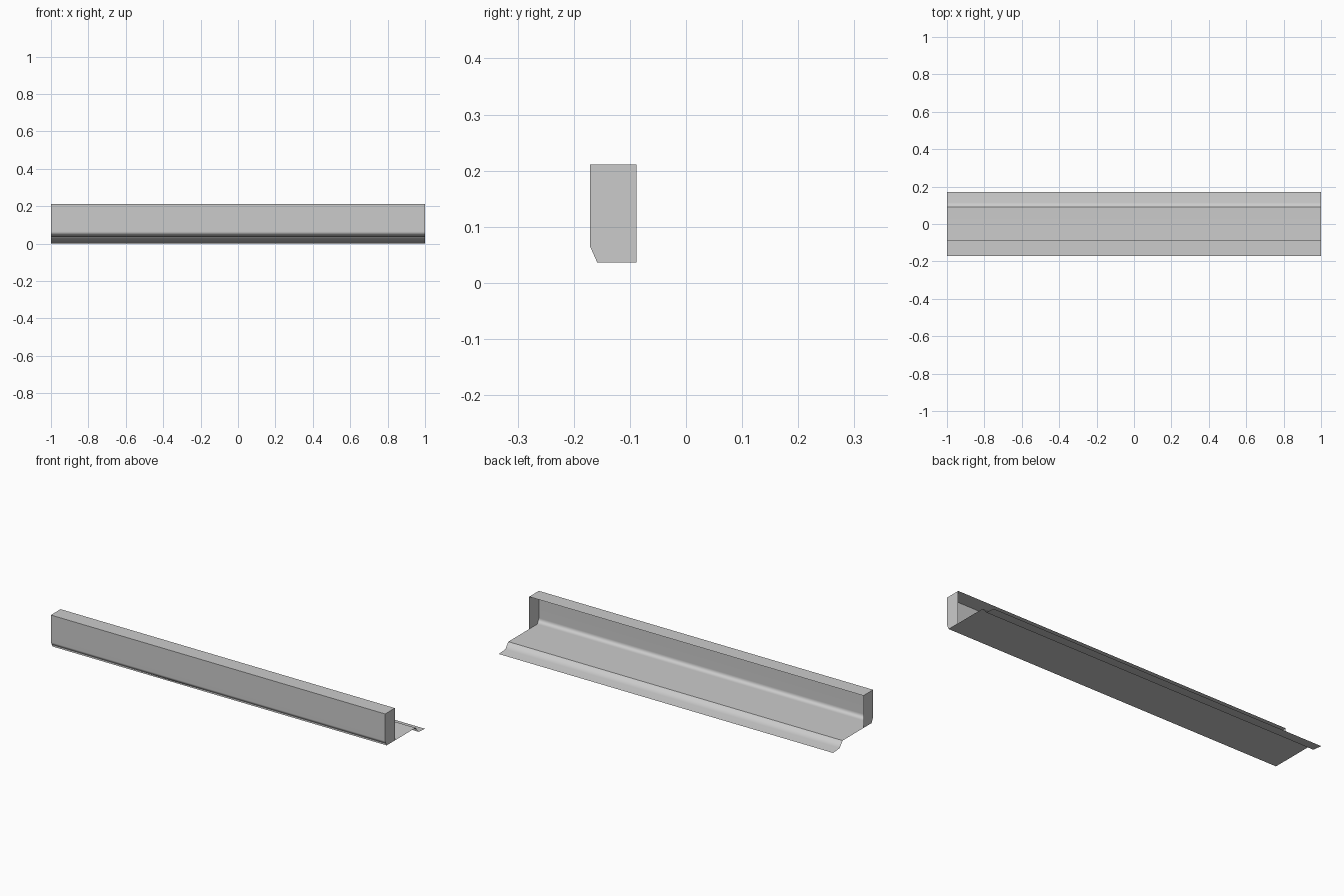
import bpy
import bmesh

if "Cube" in bpy.data.objects:
    bpy.data.objects.remove(bpy.data.objects["Cube"], do_unlink=True)

HALF = 1.0  # half length of the extrusion

grey = bpy.data.materials.new("light_grey_metal")
grey.use_nodes = True
colour = (0.6, 0.6, 0.6, 1)
grey.diffuse_color = colour
grey.node_tree.nodes["Principled BSDF"].inputs["Base Color"].default_value = colour


def make_object(name, bm):
    mesh = bpy.data.meshes.new(name)
    bm.to_mesh(mesh)
    bm.free()
    mesh.materials.append(grey)
    obj = bpy.data.objects.new(name, mesh)
    bpy.context.collection.objects.link(obj)
    return obj


# Cross-section (y, z): top flange, wall, chamfer, then floor and drip lip
hood = [(-0.088, 0.211), (-0.171, 0.211), (-0.171, 0.065), (-0.158, 0.036)]
tray = [(0.09, 0.036), (0.115, 0.005), (0.171, 0.0)]
profile = hood + tray
creases = {1, len(hood)}  # profile corners that stay sharp

# Thin folded sheet swept along x
bm = bmesh.new()
left = [bm.verts.new((HALF, y, z)) for y, z in profile]
right = [bm.verts.new((-HALF, y, z)) for y, z in profile]
for i in range(len(profile) - 1):
    face = bm.faces.new((left[i], right[i], right[i + 1], left[i + 1]))
    face.smooth = True
for i in creases:
    bm.edges.get((left[i], right[i])).smooth = False
sheet = make_object("folded_sheet", bm)

# Keep the broad panels flat while the narrow bends shade smoothly
weighted = sheet.modifiers.new("panel_normals", "WEIGHTED_NORMAL")
weighted.weight = 80
weighted.keep_sharp = True

# Flat plates closing both ends of the hood
for name, x in (("left_end_plate", HALF), ("right_end_plate", -HALF)):
    bm = bmesh.new()
    outline = hood + [(hood[0][0], hood[-1][1])]
    face = bm.faces.new([bm.verts.new((x, y, z)) for y, z in outline])
    face.normal_update()
    if face.normal.x * x < 0:
        face.normal_flip()
    make_object(name, bm)
